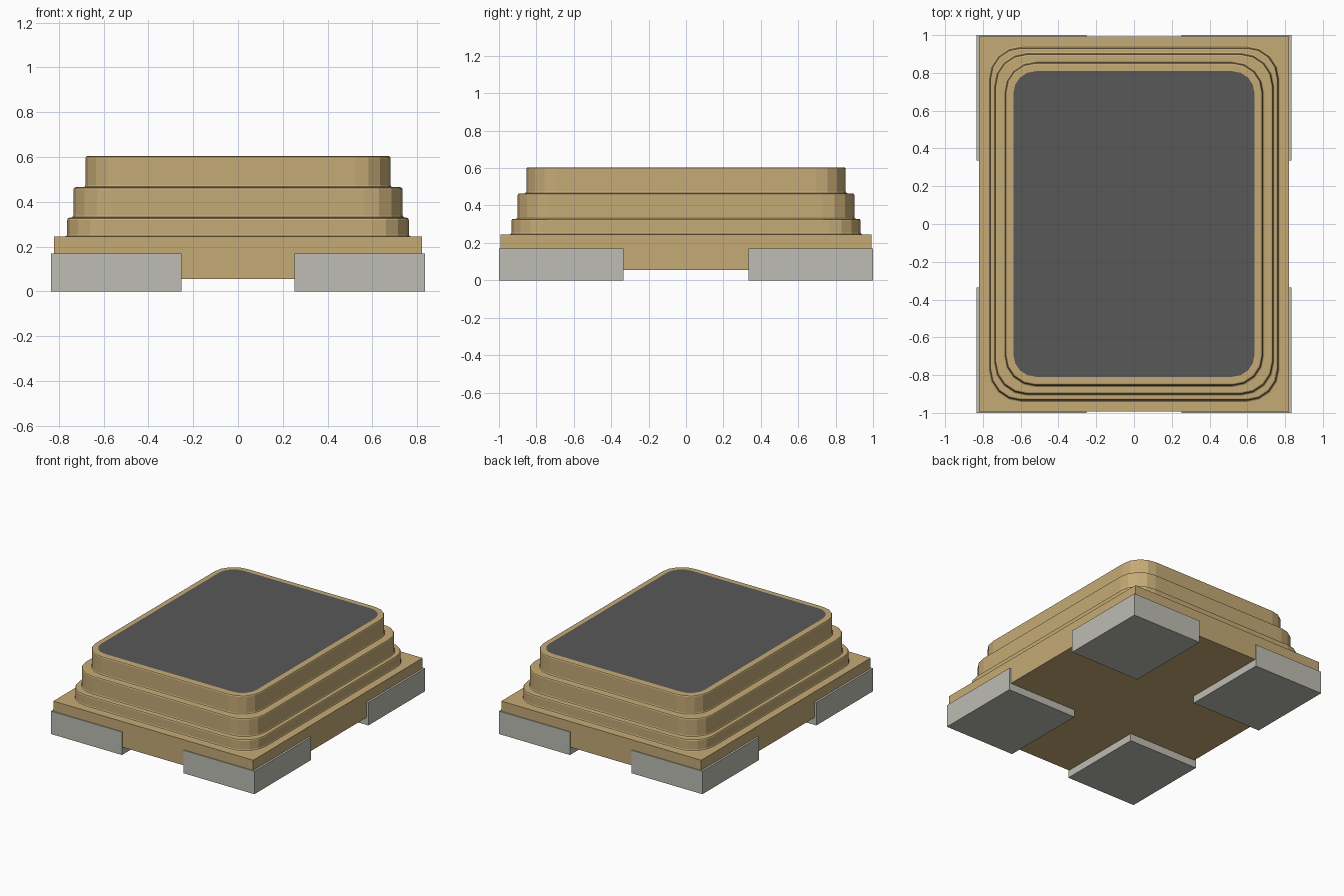
import bpy, bmesh, math

if "Cube" in bpy.data.objects:
    bpy.data.objects.remove(bpy.data.objects["Cube"], do_unlink=True)


def linear(c):
    return c / 12.92 if c <= 0.04045 else ((c + 0.055) / 1.055) ** 2.4


def material(name, rgb):
    col = [linear(v / 255) for v in rgb] + [1.0]
    m = bpy.data.materials.new(name)
    m.use_nodes = True
    m.diffuse_color = col
    m.node_tree.nodes["Principled BSDF"].inputs["Base Color"].default_value = col
    return m


gold = material("gold tan", (197, 170, 118))
dark = material("dark grey", (88, 88, 88))
silver = material("silver grey", (189, 189, 179))


def finish(name, bm, mats):
    bmesh.ops.recalc_face_normals(bm, faces=bm.faces)
    me = bpy.data.meshes.new(name)
    bm.to_mesh(me)
    bm.free()
    for m in mats:
        me.materials.append(m)
    ob = bpy.data.objects.new(name, me)
    bpy.context.collection.objects.link(ob)
    return ob


def box(name, lo, hi, mat):
    bm = bmesh.new()
    bmesh.ops.create_cube(bm, size=1)
    for v in bm.verts:
        for i in range(3):
            v.co[i] = (lo[i] + hi[i]) / 2 + v.co[i] * (hi[i] - lo[i])
    return finish(name, bm, [mat])


def rounded_loop(bm, hx, hy, r, z, seg=4):
    """Ring of vertices around a rounded rectangle."""
    ring = []
    for k, (sx, sy) in enumerate([(1, 1), (-1, 1), (-1, -1), (1, -1)]):
        for i in range(seg + 1):
            a = (k + i / seg) * math.pi / 2
            ring.append(bm.verts.new((sx * (hx - r) + r * math.cos(a),
                                      sy * (hy - r) + r * math.sin(a), z)))
    return ring


# Ceramic base plate
box("base_plate", (-0.82, -0.993, 0.055), (0.82, 0.993, 0.245), gold)

# Corner contact pads wrapping the base
for sx, xn in ((1, "left"), (-1, "right")):
    for sy, yn in ((-1, "front"), (1, "back")):
        xs = sorted((sx * 0.252, sx * 0.835))
        ys = sorted((sy * 0.335, sy * 1.0))
        box(f"contact_pad_{yn}_{xn}", (xs[0], ys[0], 0), (xs[1], ys[1], 0.17), silver)

# Stepped lid: half width, half depth, corner radius, bottom and top of each tier
tiers = [(0.762, 0.933, 0.165, 0.245, 0.329),
         (0.735, 0.900, 0.170, 0.329, 0.465),
         (0.681, 0.854, 0.160, 0.465, 0.604)]
bm = bmesh.new()
rings = []
for hx, hy, r, z0, z1 in tiers:
    # Flared foot, straight wall, rounded shoulder
    for out, z in ((0.010, z0), (0.003, z0 + 0.003), (0, z0 + 0.010),
                   (0, z1 - 0.010), (-0.003, z1 - 0.003), (-0.010, z1)):
        rings.append(rounded_loop(bm, hx + out, hy + out, r + out, z))
rings.append(rounded_loop(bm, 0.638, 0.809, 0.117, 0.604))
for a, b in zip(rings, rings[1:]):
    for i in range(len(a)):
        j = (i + 1) % len(a)
        bm.faces.new((a[i], a[j], b[j], b[i]))
bm.faces.new(rings[0][::-1])
bm.faces.new(rings[-1]).material_index = 1  # dark top panel
finish("stepped_lid", bm, [gold, dark])
